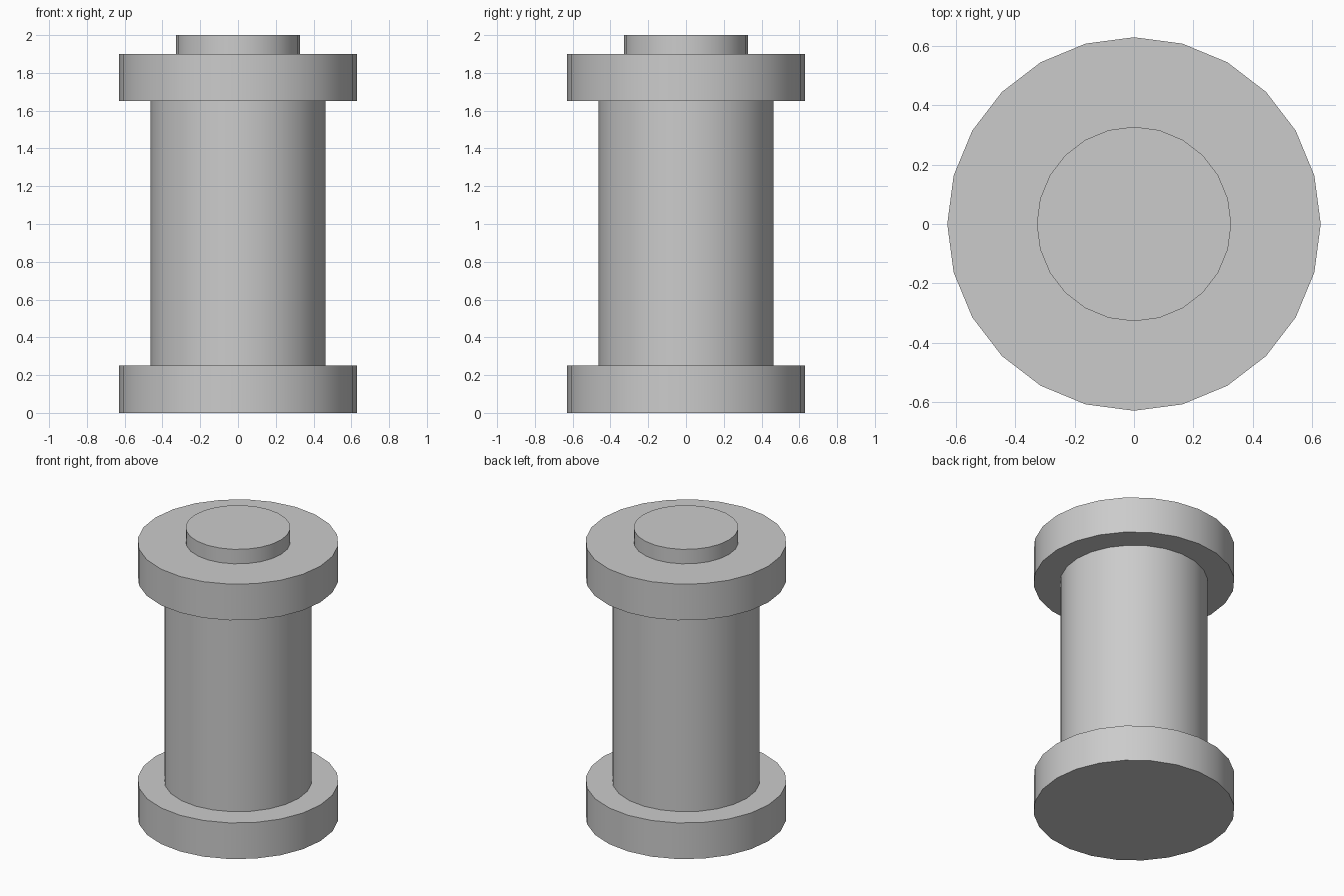
import bpy
import bmesh
from mathutils import Matrix

cube = bpy.data.objects.get("Cube")
if cube:
    bpy.data.objects.remove(cube, do_unlink=True)

SIDES = 24

# Single plain grey finish
grey = bpy.data.materials.new("plain_grey")
grey.use_nodes = True
colour = (0.6, 0.6, 0.6, 1.0)
grey.diffuse_color = colour
grey.node_tree.nodes["Principled BSDF"].inputs["Base Color"].default_value = colour


def cylinder(name, radius, bottom, top, capped=True):
    """Upright cylinder with softly shaded walls and flat end caps."""
    bm = bmesh.new()
    bmesh.ops.create_cone(
        bm, cap_ends=capped, segments=SIDES,
        radius1=radius, radius2=radius, depth=top - bottom,
        matrix=Matrix.Translation((0, 0, (top + bottom) / 2)))
    bm.normal_update()
    for face in bm.faces:
        face.smooth = abs(face.normal.z) < 0.5
    mesh = bpy.data.meshes.new(name)
    bm.to_mesh(mesh)
    bm.free()
    mesh.materials.append(grey)
    obj = bpy.data.objects.new(name, mesh)
    bpy.context.collection.objects.link(obj)
    return obj


# Wide discs at both ends
cylinder("bottom_flange", 0.63, 0.0, 0.25)
cylinder("top_flange", 0.63, 1.65, 1.9)

# Open tube whose ends are closed off by the flanges
cylinder("barrel", 0.463, 0.25, 1.65, capped=False)

# Small raised disc on top
cylinder("top_boss", 0.328, 1.9, 2.0)
